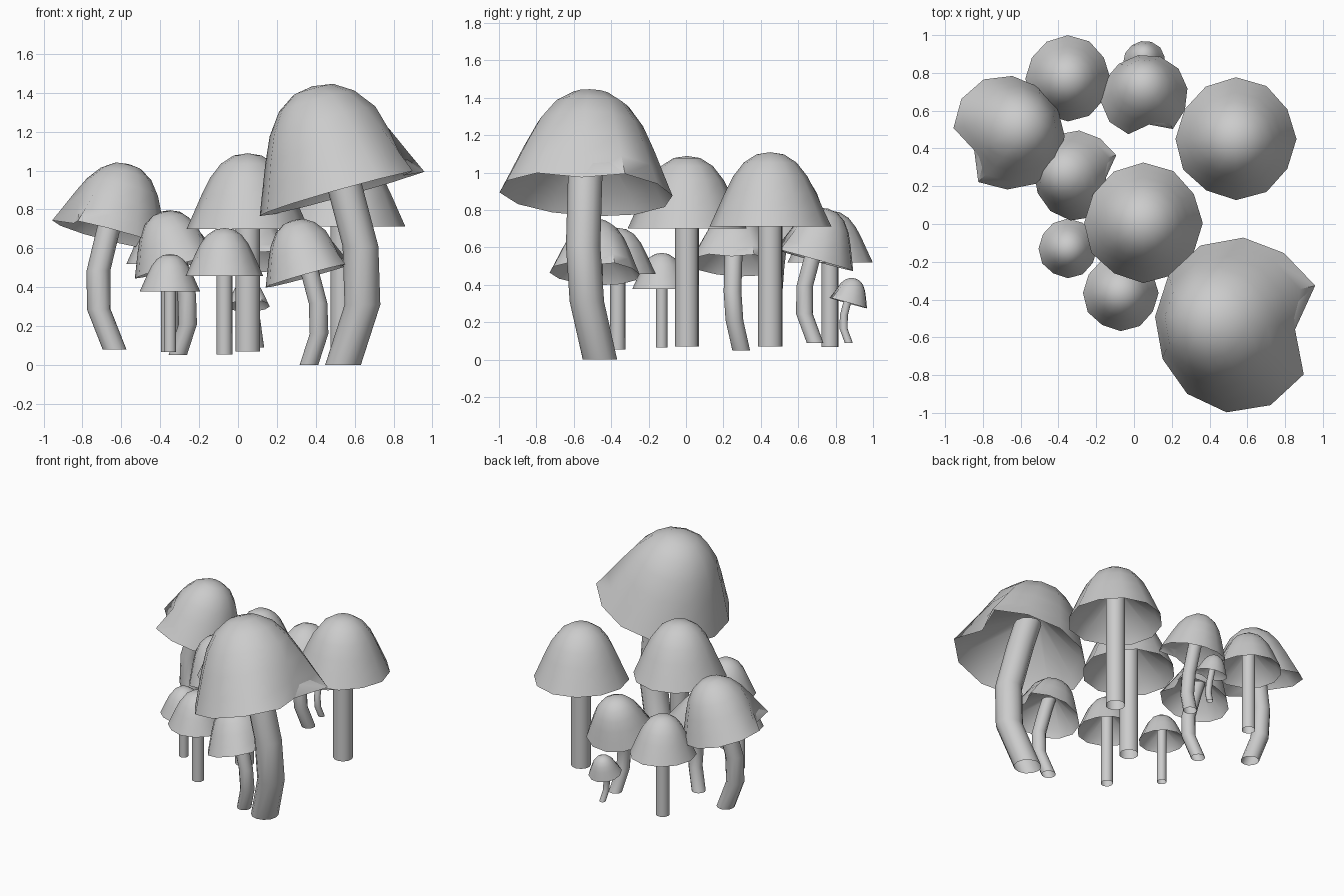
import bpy, bmesh, math
from mathutils import Vector, Matrix

if "Cube" in bpy.data.objects:
    bpy.data.objects.remove(bpy.data.objects["Cube"])

N = 12
OUTER = [(1, 0), (.89, .2), (.76, .44), (.62, .67), (.44, .86), (.23, .97)]
INNER = [(1, 0), (.86, .18), (.15, .57)]


def finish(bm, name, matrix, angle):
    bm.transform(matrix)
    me = bpy.data.meshes.new(name)
    bm.to_mesh(me)
    bm.free()
    ob = bpy.data.objects.new(name, me)
    bpy.context.collection.objects.link(ob)
    bpy.ops.object.select_all(action='DESELECT')
    ob.select_set(True)
    bpy.context.view_layer.objects.active = ob
    bpy.ops.object.shade_smooth_by_angle(angle=math.radians(angle))


def bridge(bm, rings, flip=False):
    for a, b in zip(rings, rings[1:]):
        for i in range(N):
            j = (i + 1) % N
            q = [a[i], a[j], b[j], b[i]]
            bm.faces.new(q[::-1] if flip else q)


def bell(name, profile, apex, radius, height, wobble, dent, matrix, flip):
    # revolved profile; one spoke can be pinched in near the rim
    bm = bmesh.new()
    rings = []
    for r, h in profile:
        ring = []
        for i in range(N):
            a = 2 * math.pi * i / N - math.radians(5)
            d = 1 - dent * max(0, 1 - 1.6 * h) if i == 0 else 1
            w = 1 + (wobble[i] - 1) * (1 - h)
            rr = r * radius * w * d
            ring.append(bm.verts.new((rr * math.cos(a), rr * math.sin(a), h * height)))
        rings.append(ring)
    bridge(bm, rings, flip)
    top = bm.verts.new((0, 0, apex * height))
    for i in range(N):
        t = [rings[-1][i], rings[-1][(i + 1) % N], top]
        bm.faces.new(t[::-1] if flip else t)
    finish(bm, name, matrix, 60)


def stem(name, path, radius, matrix):
    # open tube following a bent path
    bm = bmesh.new()
    rings = []
    for p in path:
        rings.append([bm.verts.new(Vector(p) + Vector((
            radius * math.cos(2 * math.pi * i / N),
            radius * math.sin(2 * math.pi * i / N), 0))) for i in range(N)])
    bridge(bm, rings)
    finish(bm, name, matrix, 50)


def mushroom(name, base, scale, turn, bent):
    m = (Matrix.Translation(base) @ Matrix.Rotation(math.radians(turn), 4, 'Z')
         @ Matrix.Scale(scale, 4))
    if bent:
        path = [(0, 0, 0), (.1, -.07, .31), (.09, -.09, .61), (.0, -.08, .95), (-.06, -.07, 1.15)]
        R, H, sr, dent = .46, .57, .092, .28
        wob = [1, 1.05, 1, 1, 1, .98, .96, .95, .98, 1.02, 1.03, 1.01]
        cap = (m @ Matrix.Translation((-.005, -.07, .885))
               @ Matrix.Rotation(math.radians(-15.5), 4, 'Y')
               @ Matrix.Rotation(math.radians(-2.5), 4, 'X'))
    else:
        path = [(0, 0, 0), (0, 0, .82)]
        R, H, sr, dent = .308, .381, .063, 0
        wob = [1, .98, 1.01, 1.02, 1, .98, 1, 1.01, .98, 1.01, 1.01, .98]
        cap = m @ Matrix.Translation((0, 0, .618))
    stem(name + "_stem", path, sr, m)
    bell(name + "_cap", OUTER, 1, R, H, wob, dent, cap, False)
    bell(name + "_gills", INNER, .62, R, H, wob, dent, cap, True)


# bent, tilted mushrooms: base, scale, turn
for i, (b, s, t) in enumerate([
        ((.54, -.46, 0), 1, 0),
        ((.365, -.45, 0), .52, 0),
        ((-.31, .295, .05), .515, 0),
        ((-.635, .445, .08), .665, 212),
        ((.09, .69, .09), .5, -76),
        ((.07, .87, .09), .24, -76)]):
    mushroom(f"bent_mushroom_{i}", b, s, t, True)

# upright mushrooms
for i, (b, s, t) in enumerate([
        ((.54, .45, .07), 1.04, 5),
        ((.05, .005, .07), 1.02, 5),
        ((-.35, .77, .067), .73, 5),
        ((-.35, -.13, .066), .505, 5),
        ((-.07, -.365, .055), .65, 5)]):
    mushroom(f"upright_mushroom_{i}", b, s, t, False)
